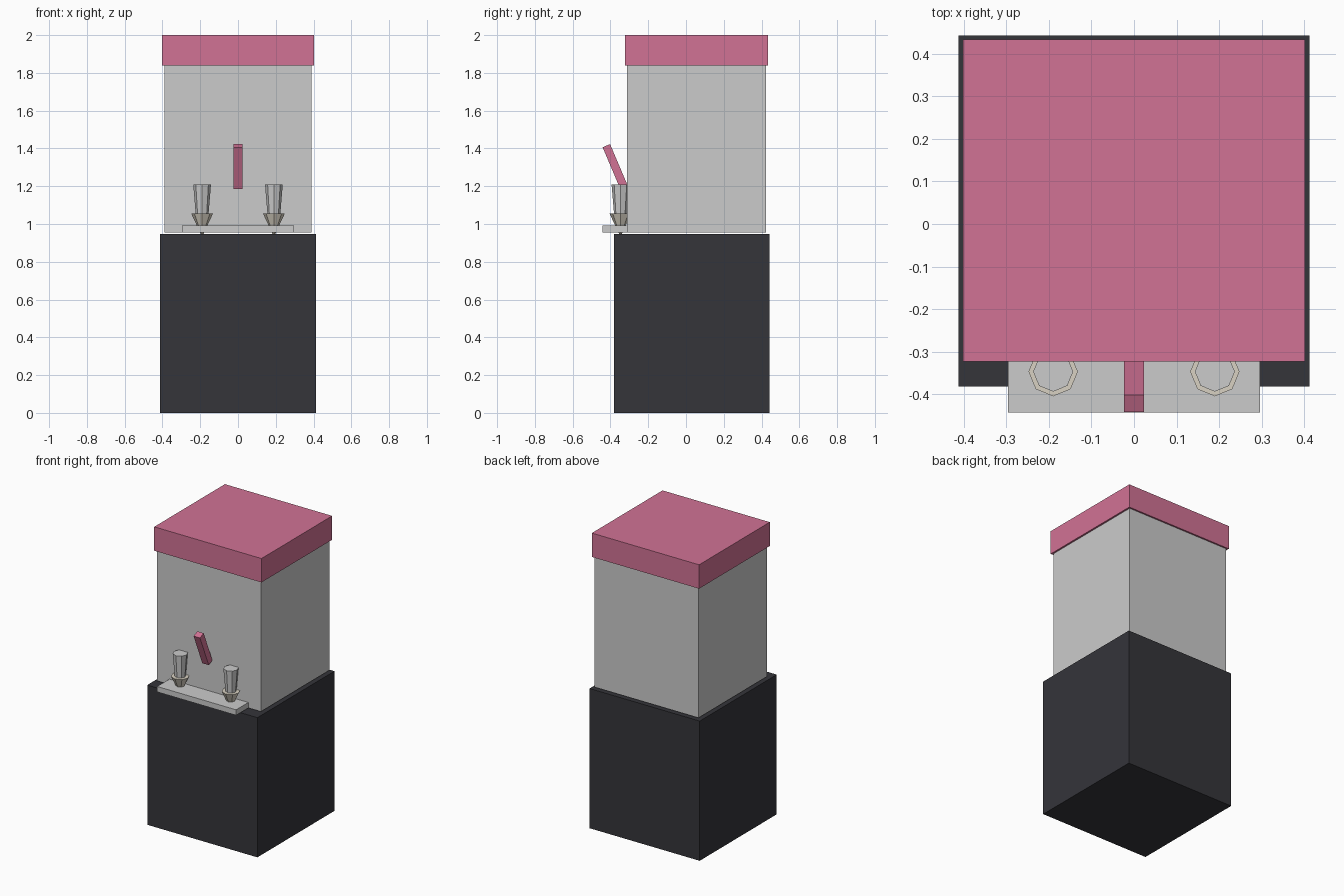
import bpy, bmesh, math

if "Cube" in bpy.data.objects:
    bpy.data.objects.remove(bpy.data.objects["Cube"])


def material(name, rgb):
    m = bpy.data.materials.new(name)
    m.diffuse_color = (*rgb, 1.0)
    m.use_nodes = True
    m.node_tree.nodes["Principled BSDF"].inputs["Base Color"].default_value = m.diffuse_color
    return m


pink = material("pink", (0.64, 0.17, 0.30))
dark = material("dark", (0.035, 0.035, 0.042))
cream = material("cream", (0.69, 0.64, 0.54))


def finish(name, bm, mat=None):
    mesh = bpy.data.meshes.new(name)
    bmesh.ops.recalc_face_normals(bm, faces=bm.faces[:])
    bm.to_mesh(mesh)
    bm.free()
    ob = bpy.data.objects.new(name, mesh)
    bpy.context.collection.objects.link(ob)
    if mat:
        mesh.materials.append(mat)
    return ob


def box(name, x, y, z, mat=None):
    """Box from (min, max) pairs; its origin is at its centre."""
    bm = bmesh.new()
    bmesh.ops.create_cube(bm, size=1)
    bmesh.ops.scale(bm, vec=(x[1] - x[0], y[1] - y[0], z[1] - z[0]), verts=bm.verts)
    ob = finish(name, bm, mat)
    ob.location = (sum(x) / 2, sum(y) / 2, sum(z) / 2)
    return ob


def taper(name, x, y, z0, z1, r0, r1, mat=None):
    """Closed eight-sided tapered cup."""
    bm = bmesh.new()
    bmesh.ops.create_cone(bm, cap_ends=True, segments=8,
                          radius1=r0, radius2=r1, depth=z1 - z0)
    ob = finish(name, bm, mat)
    ob.location = (x, y, (z0 + z1) / 2)
    return ob


# Cabinet, tank and lid
box("base_cabinet", (-0.413, 0.413), (-0.382, 0.443), (0, 0.947), dark)
box("tank_body", (-0.39, 0.39), (-0.312, 0.423), (0.955, 1.84))
box("lid", (-0.402, 0.402), (-0.323, 0.434), (1.838, 2.0), pink)

# Tray with two cups in tapered holders
box("drip_tray", (-0.296, 0.296), (-0.443, -0.31), (0.955, 0.992))
for side, x in (("left", -0.19), ("right", 0.19)):
    taper(side + "_cup_holder", x, -0.347, 0.945, 1.056, 0.006, 0.058, cream)
    taper(side + "_cup", x, -0.347, 1.04, 1.21, 0.033, 0.047)

# Tilted tap lever
lever = box("tap_lever", (-0.024, 0.024), (-0.3965, -0.3535), (1.185, 1.424), pink)
lever.location.y = -0.375
lever.rotation_euler.x = math.radians(23)
